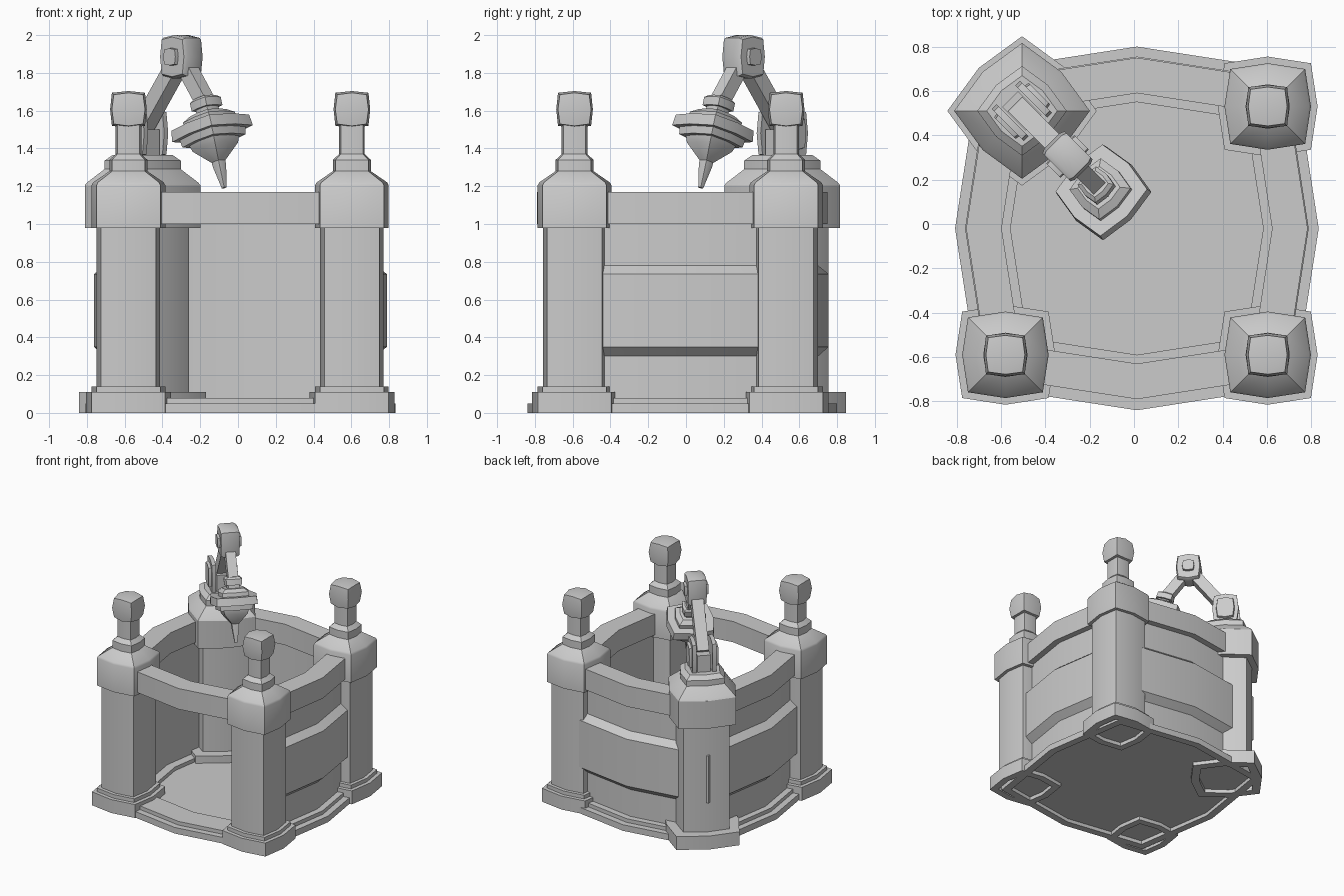
import bpy, bmesh, math
from mathutils import Matrix, Vector

if "Cube" in bpy.data.objects:
    bpy.data.objects.remove(bpy.data.objects["Cube"])

stone = bpy.data.materials.new("grey_stone")
stone.diffuse_color = (0.6, 0.6, 0.6, 1)
stone.use_nodes = True
stone.node_tree.nodes["Principled BSDF"].inputs["Base Color"].default_value = stone.diffuse_color
T = Matrix.Translation


def finish(name, bm, mat=Matrix()):
    bmesh.ops.recalc_face_normals(bm, faces=bm.faces)
    bm.transform(mat)
    me = bpy.data.meshes.new(name)
    bm.to_mesh(me)
    bm.free()
    me.materials.append(stone)
    ob = bpy.data.objects.new(name, me)
    bpy.context.collection.objects.link(ob)
    bpy.ops.object.select_all(action='DESELECT')
    ob.select_set(True)
    bpy.context.view_layer.objects.active = ob
    bpy.ops.object.shade_smooth_by_angle(angle=math.radians(30))
    return ob


def bowed(r, i):
    """Point i of a square whose four sides bow outwards to radius r."""
    a = math.radians(45 * i)
    d = r if i % 2 == 0 else r * 0.866 * math.sqrt(2)
    return d * math.cos(a), d * math.sin(a)


def loft(name, profile, mat=Matrix(), scale=(1, 1)):
    """Stack bowed squares (radius, height) and cap both ends."""
    bm = bmesh.new()
    rings = [[bm.verts.new((x * scale[0], y * scale[1], z))
              for x, y in (bowed(r, i) for i in range(8))] for r, z in profile]
    for a, b in zip(rings, rings[1:]):
        for i in range(8):
            bm.faces.new((a[i], a[(i + 1) % 8], b[(i + 1) % 8], b[i]))
    bm.faces.new(rings[0])
    bm.faces.new(rings[-1])
    return finish(name, bm, mat)


def sweep(name, section, steps, closed, mat):
    """Carry a closed section (radius, height) around the bowed square."""
    bm = bmesh.new()
    cuts = [[bm.verts.new((*bowed(r, i), z)) for r, z in section] for i in steps]
    n = len(section)
    for a, b in zip(cuts, cuts[1:] + (cuts[:1] if closed else [])):
        for k in range(n):
            bm.faces.new((a[k], a[(k + 1) % n], b[(k + 1) % n], b[k]))
    if not closed:
        bm.faces.new(cuts[0])
        bm.faces.new(cuts[-1])
    return finish(name, bm, mat)


def bar(name, a, b, width, depth, mat):
    """Straight beam between two (along, height) points in the arm plane."""
    a, b = Vector((a[0], 0, a[1])), Vector((b[0], 0, b[1]))
    bm = bmesh.new()
    bmesh.ops.create_cube(bm, size=1)
    bm.transform(Matrix.Diagonal((width, depth, (b - a).length, 1)))
    turn = math.atan2(b.x - a.x, b.z - a.z)
    return finish(name, bm, mat @ T((a + b) / 2) @ Matrix.Rotation(turn, 4, 'Y'))


# Floor, walls and top rail
room = T((0.013, -0.02, 0))
loft("floor_base", [(0.76, 0.03), (0.76, 0), (0.82, 0), (0.82, 0.05), (0.77, 0.05),
                    (0.77, 0.08), (0.57, 0.08), (0.57, 0.05)], room)
sweep("walls", [(0.64, 0.04), (0.72, 0.04), (0.72, 0.30), (0.775, 0.35), (0.775, 0.735),
                (0.72, 0.78), (0.72, 1.05), (0.64, 1.05)], range(-1, 6), False, room)
sweep("top_rail", [(0.61, 1.0), (0.77, 1.0), (0.77, 1.17), (0.61, 1.17)],
      range(8), True, room)

# Corner pillars with ball finials
PILLAR = [(0.17, 0.04), (0.17, 0), (0.225, 0), (0.225, 0.11), (0.195, 0.11), (0.195, 0.14),
          (0.168, 0.14), (0.168, 0.98), (0.195, 0.98), (0.195, 1.205), (0.187, 1.22),
          (0.10, 1.28), (0.10, 1.34), (0.068, 1.37), (0.068, 1.54)]


def finial(name, pos):
    bm = bmesh.new()
    bmesh.ops.create_cube(bm, size=2)
    bmesh.ops.subdivide_edges(bm, edges=bm.edges, cuts=1, use_grid_fill=True)
    radius = {1: 0.097, 2: 0.124, 3: 0.134}
    for v in bm.verts:
        axes = sum(abs(c) > 0.5 for c in v.co)
        v.co = v.co.normalized() * radius[axes]
    finish(name, bm, T(pos))


for label, x, y in (("front_left", -0.58, -0.59), ("front_right", 0.603, -0.59),
                    ("back_right", 0.603, 0.53)):
    loft(label + "_pillar", PILLAR, T((x, y, 0)))
    finial(label + "_finial", (x, y, 1.607))

# Crane pillar, turned towards the middle of the room
arm = T((-0.505, 0.51, 0)) @ Matrix.Rotation(math.radians(-45), 4, 'Z')
loft("crane_pillar", [(0.21, 0.04), (0.21, 0), (0.275, 0), (0.275, 0.11), (0.20, 0.11),
                      (0.20, 0.98), (0.25, 0.98), (0.25, 1.205), (0.24, 1.22),
                      (0.165, 1.29), (0.165, 1.335), (0.13, 1.365)], arm)

# Shoulder yoke: plates and bosses on both sides of the arm
side = arm @ Matrix.Rotation(math.radians(90), 4, 'X')   # local y is up, z is sideways
bar("shoulder_block", (0, 1.35), (0, 1.50), 0.15, 0.10, arm)
for s, label in ((1, "left"), (-1, "right")):
    loft(label + "_shoulder_plate", [(0.12, s * 0.06), (0.12, s * 0.09)],
         side @ T((0, 1.48, 0)), (0.85, 1.08))
    loft(label + "_shoulder_boss", [(0.085, s * 0.09), (0.08, s * 0.11)],
         side @ T((0, 1.48, 0)), (0.85, 1.08))
    loft(label + "_elbow_boss", [(0.048, s * 0.06), (0.045, s * 0.09)],
         side @ T((0.29, 1.885, 0)))

# Arm segments and elbow
bar("lower_arm", (-0.01, 1.50), (0.28, 1.87), 0.085, 0.09, arm)
bar("upper_arm", (0.30, 1.87), (0.475, 1.64), 0.08, 0.075, arm)
loft("elbow", [(0.105, -0.07), (0.116, -0.05), (0.116, 0.05), (0.105, 0.07)],
     side @ T((0.29, 1.885, 0)), (0.85, 1))

# Tilted tool head: collar, stepped discs and spike
head = arm @ T((0.465, 0, 1.67)) @ Matrix.Rotation(math.radians(-17), 4, 'Y')
loft("tool_head", [(0.05, 0), (0.068, -0.015), (0.068, -0.06), (0.05, -0.06), (0.05, -0.085),
                   (0.08, -0.085), (0.115, -0.11), (0.115, -0.14), (0.172, -0.14),
                   (0.178, -0.20), (0.145, -0.20), (0.14, -0.24), (0.11, -0.24),
                   (0.10, -0.275), (0.03, -0.355)], head)
loft("tool_spike", [(0.031, -0.34), (0.029, -0.38), (0.011, -0.50)], head)
